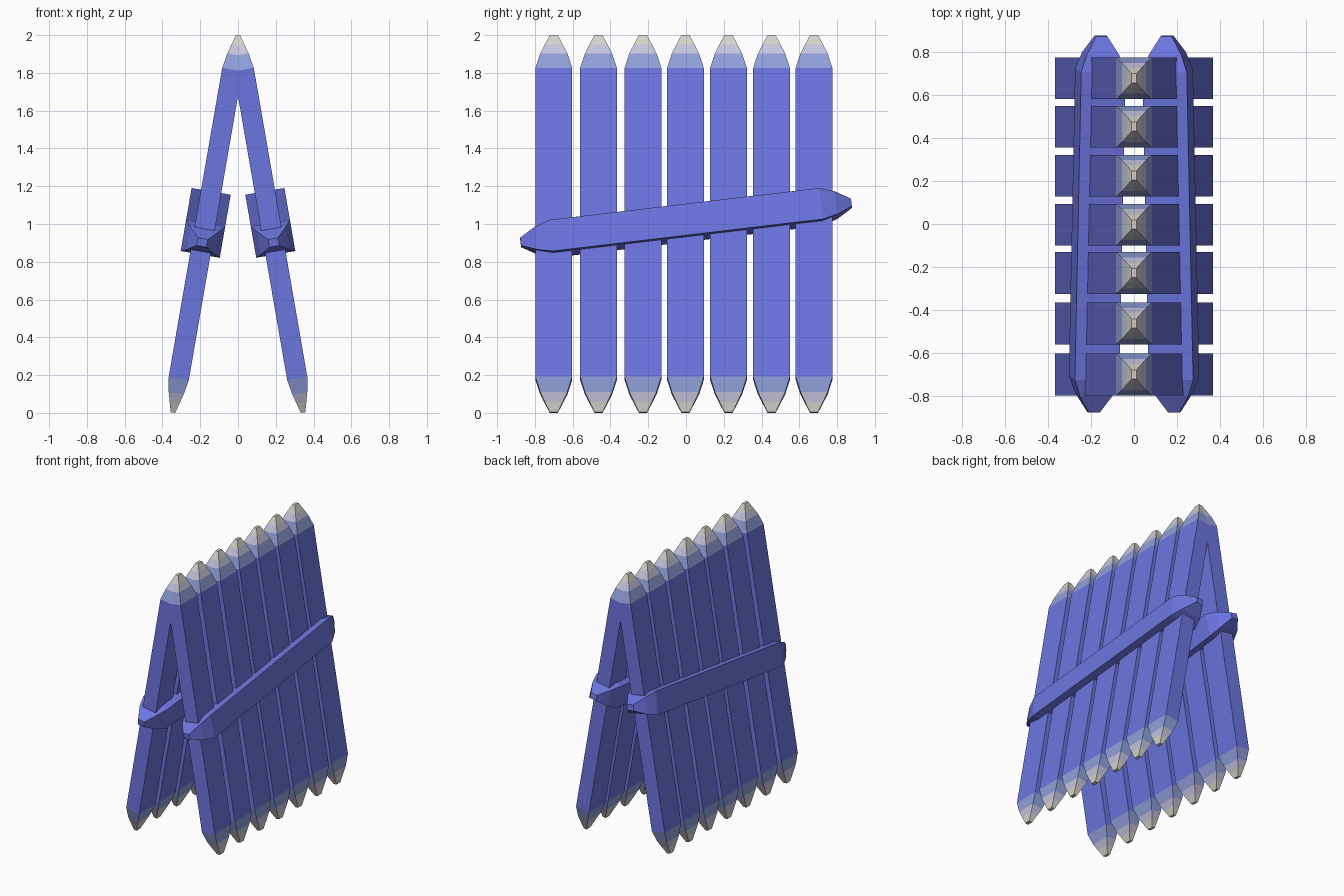
import bpy, bmesh
from math import radians
from mathutils import Matrix

if "Cube" in bpy.data.objects:
    bpy.data.objects.remove(bpy.data.objects["Cube"], do_unlink=True)


def material(name, r, g, b):
    m = bpy.data.materials.new(name)
    m.use_nodes = True
    m.diffuse_color = (r, g, b, 1)
    m.node_tree.nodes["Principled BSDF"].inputs["Base Color"].default_value = (r, g, b, 1)
    return m


BLUE = material("blue paint", 0.15, 0.18, 0.74)
FADED = material("faded blue", 0.28, 0.35, 0.71)
LAVENDER = material("pale lavender", 0.57, 0.56, 0.73)
GREY = material("warm light grey", 0.67, 0.66, 0.60)


def pointed_board(name, half_x, half_y, end, matrix, mats):
    """Loft a bar along z; end lists (distance from centre, section scale)
    from shoulder to tip, mats lists the body colour then each tip band."""
    rings = [(-z, s) for z, s in reversed(end)] + end
    bm = bmesh.new()
    loops = []
    for z, s in rings:
        loops.append([bm.verts.new((sx * half_x * s, sy * half_y * s, z))
                      for sx, sy in ((-1, -1), (1, -1), (1, 1), (-1, 1))])
    n = len(end)
    for i, (a, b) in enumerate(zip(loops, loops[1:])):
        band = min(abs(i - (n - 1)), len(mats) - 1)
        for k in range(4):
            f = bm.faces.new((a[k], a[(k + 1) % 4], b[(k + 1) % 4], b[k]))
            f.material_index = band
    for cap in (loops[0][::-1], loops[-1]):
        bm.faces.new(cap).material_index = len(mats) - 1
    bmesh.ops.recalc_face_normals(bm, faces=bm.faces)
    mesh = bpy.data.meshes.new(name)
    bm.to_mesh(mesh)
    bm.free()
    for m in mats:
        mesh.materials.append(m)
    obj = bpy.data.objects.new(name, mesh)
    obj.matrix_world = matrix
    bpy.context.collection.objects.link(obj)


LEAN = radians(9.83)       # tilt of each side panel
SLOPE = radians(6.85)      # rise of the cross rails towards the back
SLAT_Y = (-0.70, -0.463, -0.228, -0.003, 0.225, 0.453, 0.678)
SLAT_END = [(0.83, 1), (0.91, 0.74), (0.96, 0.49), (1.013, 0.22)]
RAIL_END = [(0.72, 1), (0.80, 0.73), (0.882, 0.25)]

for side, s in (("left", 1), ("right", -1)):
    lean = Matrix.Rotation(-s * LEAN, 4, 'Y')

    # Upright slats with faded pointed ends
    for i, y in enumerate(SLAT_Y):
        place = Matrix.Translation((s * 0.172, y, 1)) @ lean
        pointed_board(f"{side}_slat_{i + 1}", 0.054, 0.097, SLAT_END, place,
                      [BLUE, FADED, LAVENDER, GREY])

    # Thick sloping rail that wraps the slats
    place = (Matrix.Translation((s * 0.171, 0, 1.006)) @ lean
             @ Matrix.Rotation(SLOPE - radians(90), 4, 'X'))
    pointed_board(f"{side}_cross_rail", 0.105, 0.084, RAIL_END, place, [BLUE])
